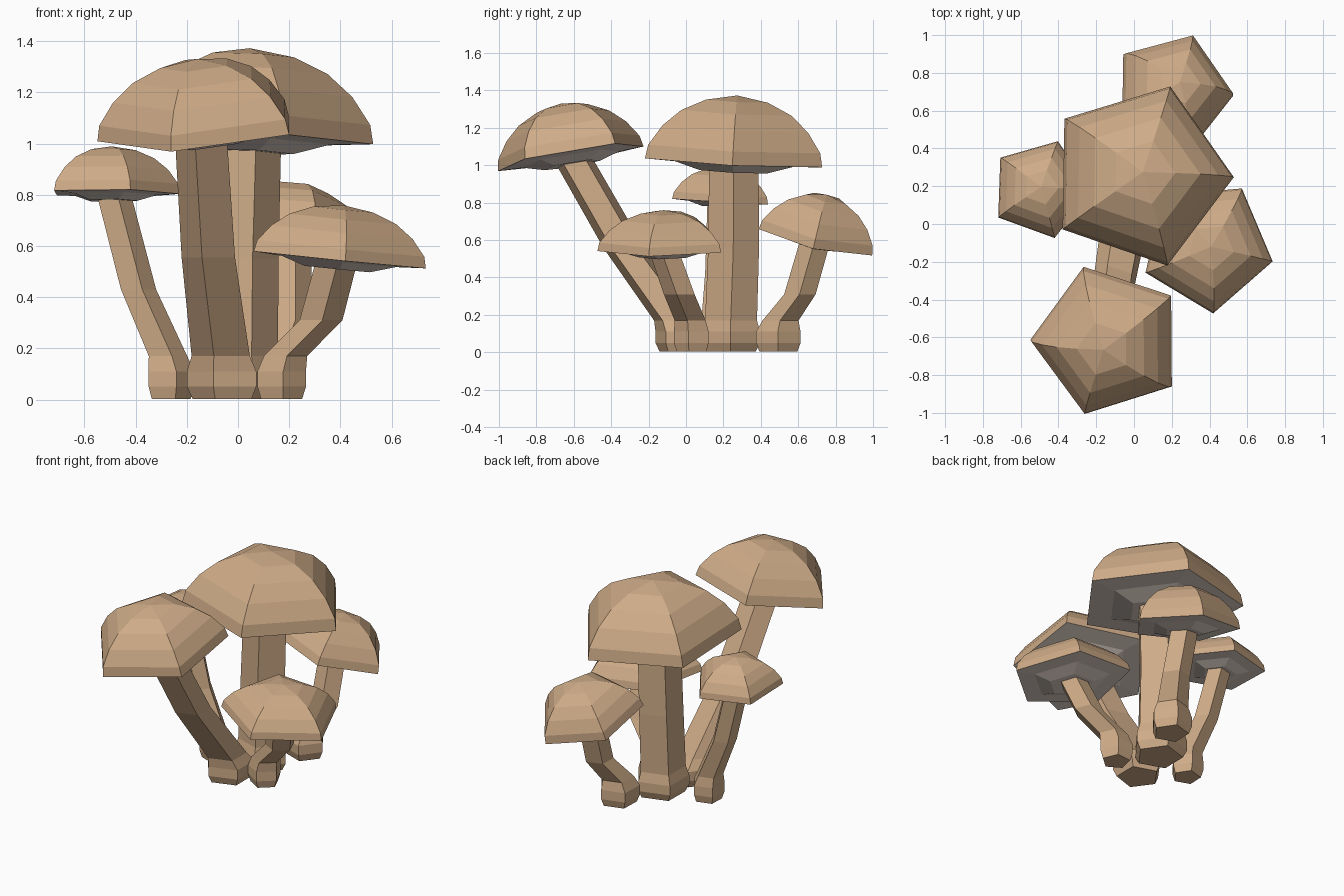
import bpy, bmesh, math
from mathutils import Vector

if "Cube" in bpy.data.objects:
    bpy.data.objects.remove(bpy.data.objects["Cube"])

SIDES = 5


def material(name, rgb):
    m = bpy.data.materials.new(name)
    m.diffuse_color = (*rgb, 1)
    m.use_nodes = True
    m.node_tree.nodes["Principled BSDF"].inputs["Base Color"].default_value = m.diffuse_color
    return m


TAN = material("tan", (0.62, 0.41, 0.245))
GILL = material("pale_cream", (0.76, 0.66, 0.59))


def ring(bm, radius, z, phase):
    """Five-sided ring of vertices around the z axis."""
    return [bm.verts.new((radius * math.cos(phase + math.tau * i / SIDES),
                          radius * math.sin(phase + math.tau * i / SIDES), z))
            for i in range(SIDES)]


def bridge(bm, a, b, mat=0):
    for i in range(SIDES):
        j = (i + 1) % SIDES
        bm.faces.new((a[i], a[j], b[j], b[i])).material_index = mat


def finish(bm, name, mats):
    bmesh.ops.recalc_face_normals(bm, faces=bm.faces)
    mesh = bpy.data.meshes.new(name)
    bm.to_mesh(mesh)
    bm.free()
    for m in mats:
        mesh.materials.append(m)
    ob = bpy.data.objects.new(name, mesh)
    bpy.context.collection.objects.link(ob)
    return ob


# Cap: domed top and gilled underside; (radius factor, height factor) profiles
DOME = [(1, 0), (0.97, 0.21), (0.82, 0.51), (0.62, 0.75), (0.35, 0.92)]
UNDER = [(0.66, -0.02), (0.38, -0.105), (0.2, -0.105)]


def cap(name, centre, radius, height, normal, phase):
    bm = bmesh.new()
    rings = [ring(bm, r * radius, h * height, phase) for r, h in DOME]
    for a, b in zip(rings, rings[1:]):
        bridge(bm, a, b)
    apex = bm.verts.new((0, 0, height))
    for i in range(SIDES):
        bm.faces.new((rings[-1][i], rings[-1][(i + 1) % SIDES], apex))
    prev = rings[0]
    for r, h in UNDER:
        cur = ring(bm, r * radius, h * radius, phase)
        bridge(bm, prev, cur, 1)
        prev = cur
    bm.faces.new(prev).material_index = 1
    # lean the cap over
    rot = Vector((0, 0, 1)).rotation_difference(Vector(normal)).to_matrix()
    bmesh.ops.transform(bm, matrix=rot.to_4x4(), verts=bm.verts)
    bmesh.ops.translate(bm, vec=centre, verts=bm.verts)
    return finish(bm, name, (TAN, GILL))


# Stem: swollen foot, one bend, top buried in the cap
def stem(name, foot, foot_r, bend, top, r, phase):
    bm = bmesh.new()
    base = Vector((*foot, 0))
    neck = base.lerp(Vector((bend[0], bend[1], 0)), 0.1)
    neck.z = 0.17
    levels = [(base + Vector((0, 0, 0.003)), foot_r * 0.85),
              (base + Vector((0, 0, 0.05)), foot_r),
              (base + Vector((0, 0, 0.11)), foot_r),
              (neck, (foot_r + r) * 0.48),
              (Vector(bend), r * 1.03), (Vector(top), r)]
    rings = []
    for c, rad in levels:
        loop = ring(bm, rad, 0, phase)
        bmesh.ops.translate(bm, vec=c, verts=loop)
        rings.append(loop)
    for a, b in zip(rings, rings[1:]):
        bridge(bm, a, b)
    bm.faces.new(rings[0])
    bm.faces.new(rings[-1])
    return finish(bm, name, (TAN,))


# name, cap centre, radius, height, lean, phase, foot, foot radius, bend, stem radius
MUSHROOMS = [
    ("large", (0.03, 0.257, 1.02), 0.499, 0.354, (0.045, 0.05, 1), -1,
     (0.01, 0.24), 0.165, (0.015, 0.255, 0.55), 0.139),
    ("front", (-0.136, -0.617, 1.046), 0.415, 0.29, (-0.09, -0.17, 1), 36,
     (-0.05, -0.02), 0.15, (-0.105, -0.33, 0.555), 0.112),
    ("right", (0.388, -0.118, 0.548), 0.357, 0.213, (0.10, -0.01, 1), -13,
     (0.168, 0.035), 0.1, (0.322, -0.03, 0.31), 0.086),
    ("back", (0.202, 0.697, 0.604), 0.328, 0.248, (0.17, 0.23, 1), -2,
     (0.135, 0.495), 0.125, (0.2, 0.61, 0.31), 0.086),
    ("left", (-0.495, 0.185, 0.806), 0.27, 0.184, (0.01, 0.06, 1), -2,
     (-0.268, 0.16), 0.098, (-0.395, 0.175, 0.43), 0.073),
]

for name, c, rad, h, n, deg, foot, fr, bend, sr in MUSHROOMS:
    ph = math.radians(deg)
    cap(name + "_cap", c, rad, h, n, ph)
    stem(name + "_stem", foot, fr, bend, (c[0], c[1], c[2] + 0.01), sr, ph)
